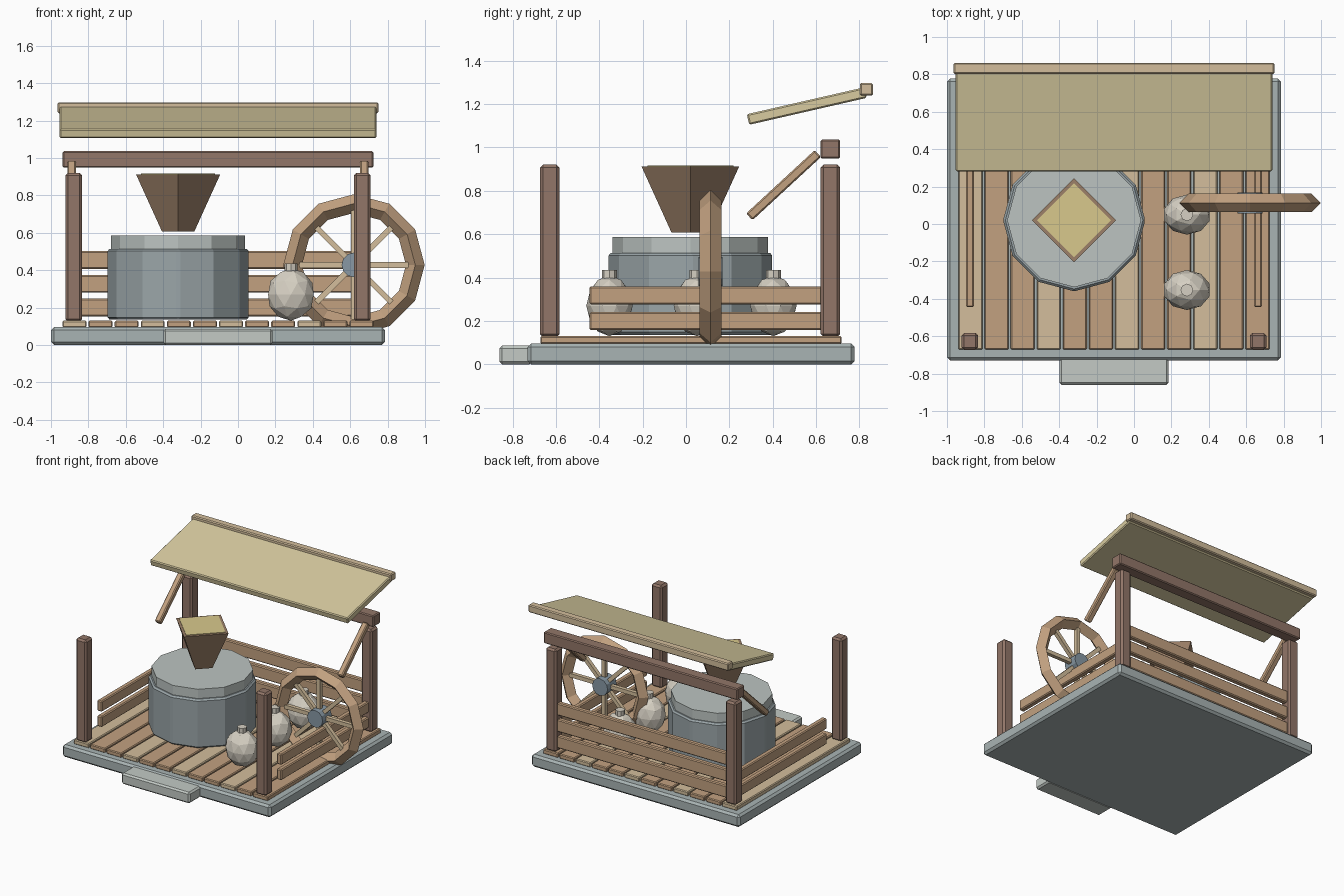
import bpy, math
from mathutils import Matrix

if "Cube" in bpy.data.objects:
    bpy.data.objects.remove(bpy.data.objects["Cube"])


def material(name, hex_code):
    srgb = [int(hex_code[i:i + 2], 16) / 255 for i in (0, 2, 4)]
    m = bpy.data.materials.new(name)
    m.diffuse_color = [((c + 0.055) / 1.055) ** 2.4 for c in srgb] + [1]
    m.use_nodes = True
    m.node_tree.nodes["Principled BSDF"].inputs["Base Color"].default_value = m.diffuse_color
    return m


stone = material("stone", "a9b4b4")
pale_stone = material("pale_stone", "c3cac5")
drum_stone = material("drum_stone", "9aa5a8")
top_stone = material("top_stone", "bcc4c1")
dark_wood = material("dark_wood", "927668")
wood = material("wood", "c2a180")
light_wood = material("light_wood", "d3be9c")
hopper_wood = material("hopper_wood", "9c8068")
thatch = material("thatch", "d8cba0")
grain = material("grain", "d9c98c")
cloth = material("cloth", "d6d0c3")
iron = material("iron", "8899a5")


def finish(name, mat, bevel=0):
    ob = bpy.context.object
    ob.name = name
    ob.data.materials.append(mat)
    if bevel:
        mod = ob.modifiers.new("bevel", 'BEVEL')
        mod.width, mod.segments = bevel, 1
    return ob


def box(name, loc, size, mat, rot=(0, 0, 0), bevel=0.007):
    bpy.ops.mesh.primitive_cube_add(size=1, location=loc, rotation=rot)
    bpy.context.object.data.transform(Matrix.Diagonal((*size, 1)))
    return finish(name, mat, bevel)


def cone(name, loc, r1, r2, h, n, mat, rot=(0, 0, 0), bevel=0):
    bpy.ops.mesh.primitive_cone_add(vertices=n, radius1=r1, radius2=r2, depth=h,
                                    location=loc, rotation=rot)
    return finish(name, mat, bevel)


CX = -0.107  # centre line of the shed

# Foundation, step and deck
box("foundation", (CX, 0.024, 0.048), (1.785, 1.508, 0.096), stone, bevel=0.016)
box("front_step", (CX, -0.785, 0.043), (0.585, 0.15, 0.086), pale_stone, bevel=0.012)
for i in range(12):
    box(f"deck_plank_{i + 1}", (CX + (i - 5.5) * 0.1395, 0.023, 0.112),
        (0.128, 1.39, 0.036), light_wood if i % 3 == 0 else wood, bevel=0.006)

# Posts, braces and side rails, mirrored left and right
for side, s in (("left", -1), ("right", 1)):
    for end, y in (("front", -0.628), ("rear", 0.666)):
        box(f"{end}_{side}_post", (CX + s * 0.771, y, 0.523), (0.09, 0.09, 0.796),
            dark_wood, bevel=0.014)
    box(f"{side}_brace", (CX + s * 0.782, 0.45, 0.826), (0.046, 0.43, 0.043),
        wood, rot=(math.radians(42.7), 0, 0))
    for j, z in enumerate((0.199, 0.318)):
        box(f"{side}_rail_{j + 1}", (CX + s * 0.77, 0.1, z), (0.042, 1.09, 0.083), wood)

# Rear wall rails and beam
for j, z in enumerate((0.2, 0.327, 0.454)):
    box(f"rear_rail_{j + 1}", (CX, 0.666, z), (1.5, 0.042, 0.095), wood)
box("rear_beam", (CX, 0.666, 0.992), (1.663, 0.09, 0.088), dark_wood)

# Sloping roof with ridge strip
box("roof_panel", (CX, 0.557, 1.191), (1.695, 0.556, 0.05), thatch,
    rot=(math.radians(12.9), 0, 0))
box("roof_ridge", (CX, 0.832, 1.268), (1.715, 0.06, 0.058), light_wood)

# Millstone drum and hopper
MX, MY = -0.32, 0.02
cone("lower_millstone", (MX, MY, 0.325), 0.38, 0.38, 0.378, 12, drum_stone, bevel=0.012)
cone("upper_millstone", (MX, MY, 0.545), 0.358, 0.358, 0.082, 12, top_stone)
cone("hopper", (MX, MY, 0.76), 0.087, 0.225, 0.304, 4, hopper_wood)
cone("hopper_grain", (MX, MY, 0.911), 0.198, 0.198, 0.01, 4, grain)

# Grain sacks
for i, y in enumerate((-0.353, 0.05, 0.403)):
    bpy.ops.mesh.primitive_ico_sphere_add(subdivisions=2, radius=1, location=(0.283, y, 0.27))
    bpy.context.object.data.transform(Matrix.Diagonal((0.128, 0.107, 0.14, 1)))
    finish(f"sack_{i + 1}", cloth)
    cone(f"sack_neck_{i + 1}", (0.283, y, 0.412), 0.034, 0.034, 0.046, 8, cloth)

# Wheel: faceted rim, crossing spokes and hub
WHEEL = (0.62, 0.113, 0.428)
turn = (math.pi / 2, 0, 0)
bpy.ops.mesh.primitive_torus_add(major_segments=12, minor_segments=4, major_radius=0.328,
                                 minor_radius=0.05, location=WHEEL, rotation=turn)
finish("wheel_rim", wood)
for i in range(4):
    box(f"wheel_spoke_{i + 1}", WHEEL, (0.63, 0.03, 0.03), light_wood,
        rot=(0, i * math.pi / 4, 0), bevel=0)
cone("wheel_hub", WHEEL, 0.066, 0.066, 0.112, 12, iron, rot=turn)
